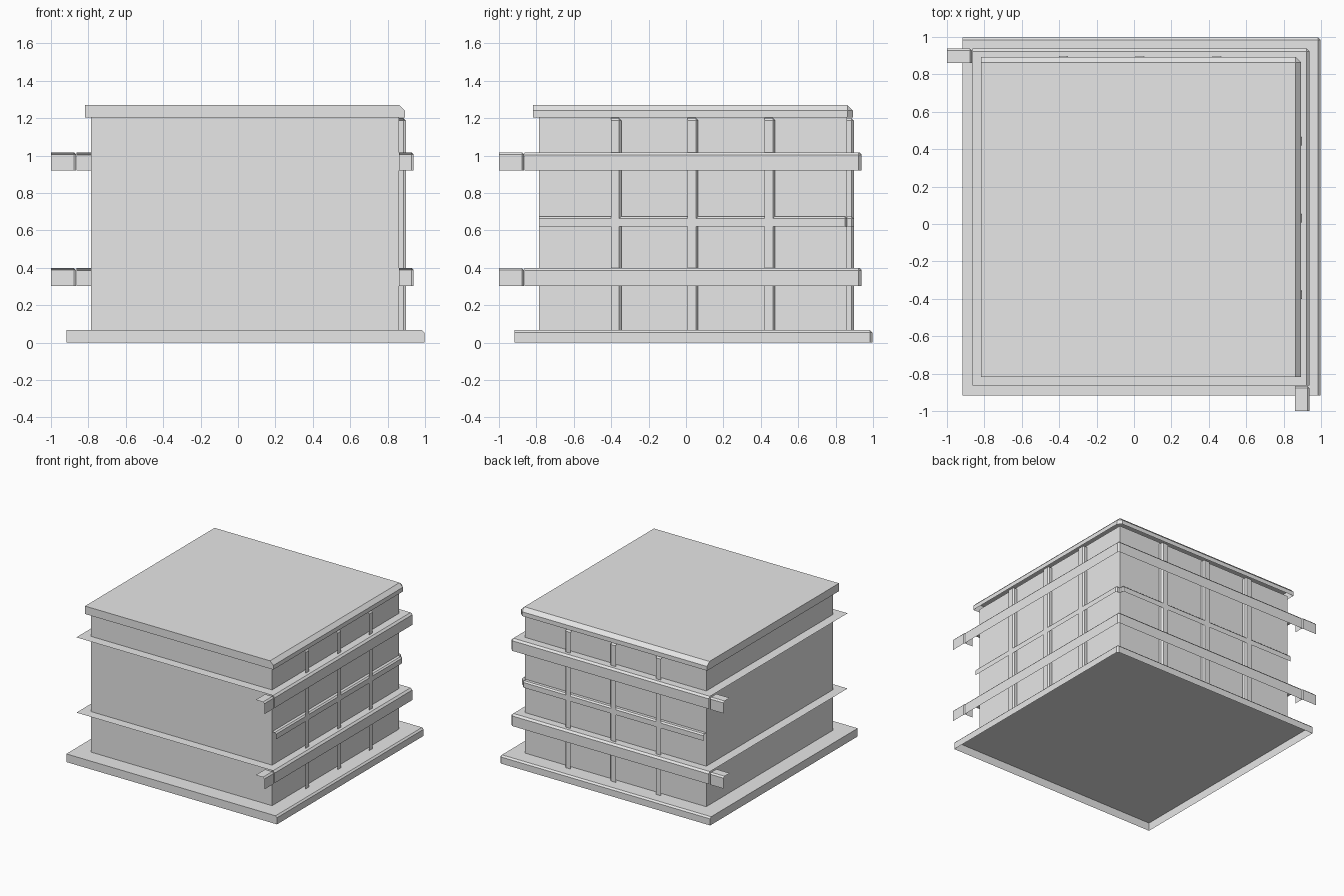
import bpy, bmesh
from mathutils import Vector

if "Cube" in bpy.data.objects:
    bpy.data.objects.remove(bpy.data.objects["Cube"])

grey = bpy.data.materials.new("light_grey")
grey.diffuse_color = (0.8, 0.8, 0.8, 1)
grey.use_nodes = True
grey.node_tree.nodes["Principled BSDF"].inputs["Base Color"].default_value = grey.diffuse_color

X, Y, Z = Vector((1, 0, 0)), Vector((0, 1, 0)), Vector((0, 0, 1))


def block(name, lo, hi, bevel=0.0, open_sides=()):
    """Box whose +x/+y/+z edges are chamfered; the listed sides are left open."""
    bm = bmesh.new()
    bmesh.ops.create_cube(bm, size=1)
    for v in bm.verts:
        v.co = Vector([lo[i] if v.co[i] < 0 else hi[i] for i in range(3)])
    bm.normal_update()
    if bevel:
        edges = [e for e in bm.edges
                 if all(sum(f.normal) > 0.5 for f in e.link_faces)]
        bmesh.ops.bevel(bm, geom=edges, offset=bevel, segments=1,
                        affect='EDGES', profile=0.5)
        bm.normal_update()
    gone = [f for f in bm.faces if any(f.normal.dot(d) > 0.99 for d in open_sides)]
    bmesh.ops.delete(bm, geom=gone, context='FACES')
    mesh = bpy.data.meshes.new(name)
    bm.to_mesh(mesh)
    bm.free()
    mesh.materials.append(grey)
    obj = bpy.data.objects.new(name, mesh)
    bpy.context.collection.objects.link(obj)
    return obj


def swap(p):
    return (p[1], p[0], p[2])


def on_both_sides(name, lo, hi, bevel):
    """Part on the +x wall and its twin on the +y wall, open toward -x, -y and below."""
    back = (-X, -Y, -Z)
    block("right_" + name, lo, hi, bevel, back)
    block("back_" + name, swap(lo), swap(hi), bevel, back)


# Base plate, body and lid
block("base_plate", (-0.918, -0.918, 0), (0.997, 0.997, 0.067), 0.013, (-Z,))
block("body", (-0.787, -0.787, 0.067), (0.861, 0.861, 1.205), 0, (Z, -Z))
block("lid", (-0.818, -0.818, 1.205), (0.894, 0.894, 1.27), 0.03, (-Z,))

# Two bands with overhanging ends
for n, z in (("lower", 0.302), ("upper", 0.92)):
    block(n + "_band", (-0.864, -0.864, z), (0.938, 0.938, z + 0.098),
          0.015, (-X, -Y, -Z))
    on_both_sides(n + "_band_end", (0.861, -1.0, z), (0.939, -0.866, z + 0.098), 0.012)

# Upright ribs
for i, y in enumerate((-0.402, 0.009, 0.42)):
    on_both_sides(f"upright_rib_{i + 1}", (0.861, y, 0.067), (0.897, y + 0.056, 1.2), 0.011)

# Horizontal middle rib
on_both_sides("middle_rib", (0.861, -0.787, 0.622), (0.897, 0.861, 0.675), 0.011)
